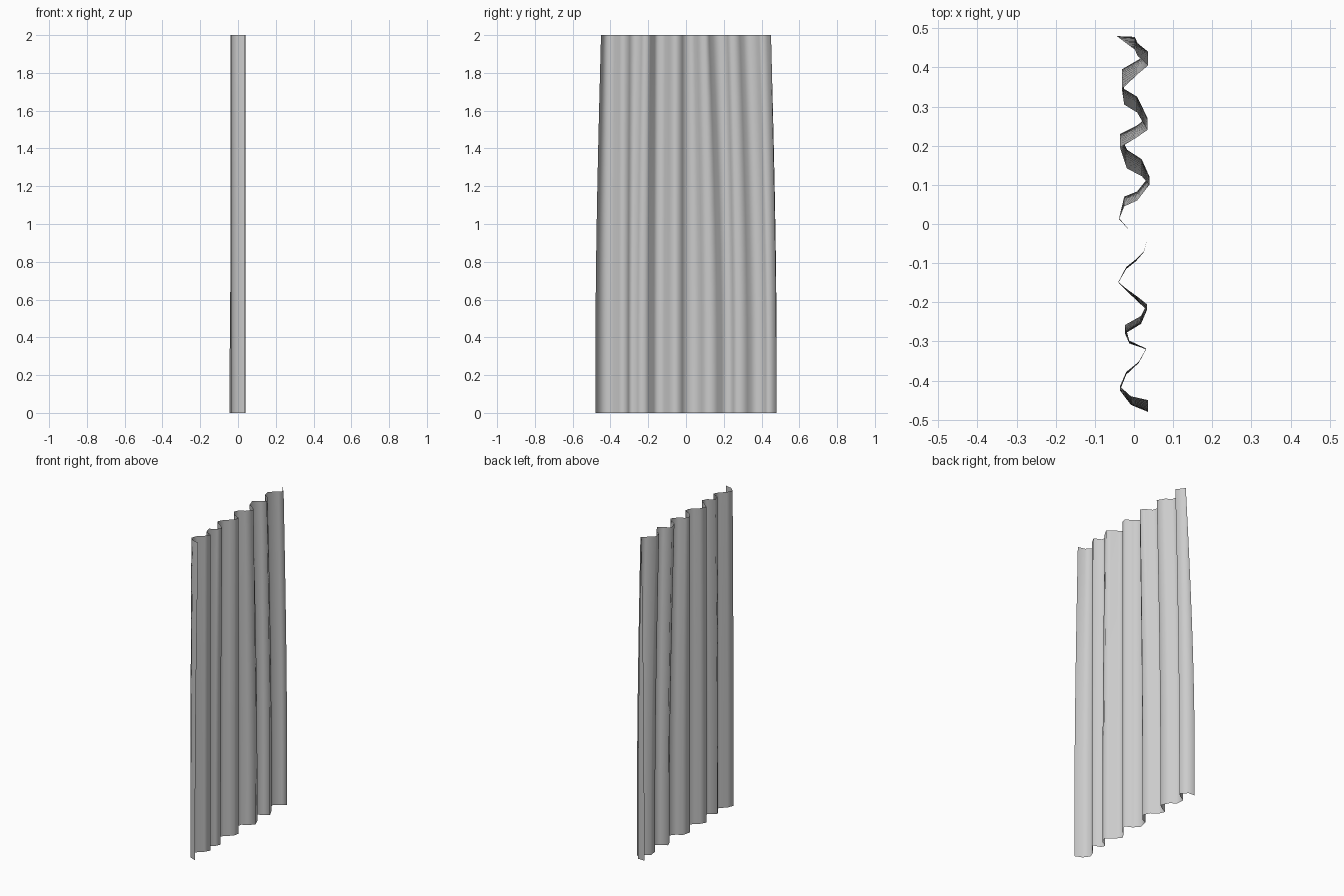
import bpy, bmesh, math

# Fold profile seen from above: (x, y at the hem, y at the top edge)
folds = [
    (0.036, -0.480, -0.450), (-0.008, -0.462, -0.440), (-0.036, -0.425, -0.415),
    (-0.020, -0.385, -0.378), (0.012, -0.355, -0.352), (0.031, -0.320, -0.318),
    (-0.012, -0.305, -0.298), (-0.023, -0.280, -0.258), (0.018, -0.255, -0.235),
    (0.033, -0.220, -0.205), (0.012, -0.200, -0.188), (-0.020, -0.170, -0.165),
    (-0.040, -0.150, -0.148), (-0.020, -0.115, -0.110), (0.005, -0.095, -0.090),
    (0.025, -0.072, -0.070), (0.033, -0.040, -0.040), (-0.008, -0.020, -0.020),
    (-0.038, 0.015, 0.012), (-0.025, 0.070, 0.045), (0.008, 0.083, 0.060),
    (0.039, 0.122, 0.100), (0.020, 0.165, 0.122), (-0.018, 0.190, 0.142),
    (-0.036, 0.230, 0.195), (0.005, 0.250, 0.220), (0.034, 0.272, 0.240),
    (0.008, 0.325, 0.285), (-0.025, 0.345, 0.305), (-0.031, 0.395, 0.345),
    (0.012, 0.420, 0.385), (0.036, 0.440, 0.405), (0.009, 0.462, 0.430),
    (0.002, 0.478, 0.446),
]
end_hem, end_top = (-0.044, 0.480), (-0.004, 0.450)
rows, height = 12, 2.0

# Hanging curtain panel: profile lofted from top to hem, spreading as it falls
bm = bmesh.new()
grid = []
for r in range(rows + 1):
    z = height * r / rows
    spread = math.sin(math.pi / 2 * min(1, (height - z) / 1.8))
    pts = [(x, top + (hem - top) * spread) for x, hem, top in folds]
    pts.append(tuple(b + (a - b) * spread for a, b in zip(end_hem, end_top)))
    grid.append([bm.verts.new((x, y, z)) for x, y in pts])
for low, high in zip(grid, grid[1:]):
    for i in range(len(low) - 1):
        bm.faces.new((low[i], low[i + 1], high[i + 1], high[i])).smooth = True

mesh = bpy.data.meshes.new("curtain_panel")
bm.to_mesh(mesh)
bm.free()
curtain = bpy.data.objects.new("curtain_panel", mesh)
bpy.context.collection.objects.link(curtain)
